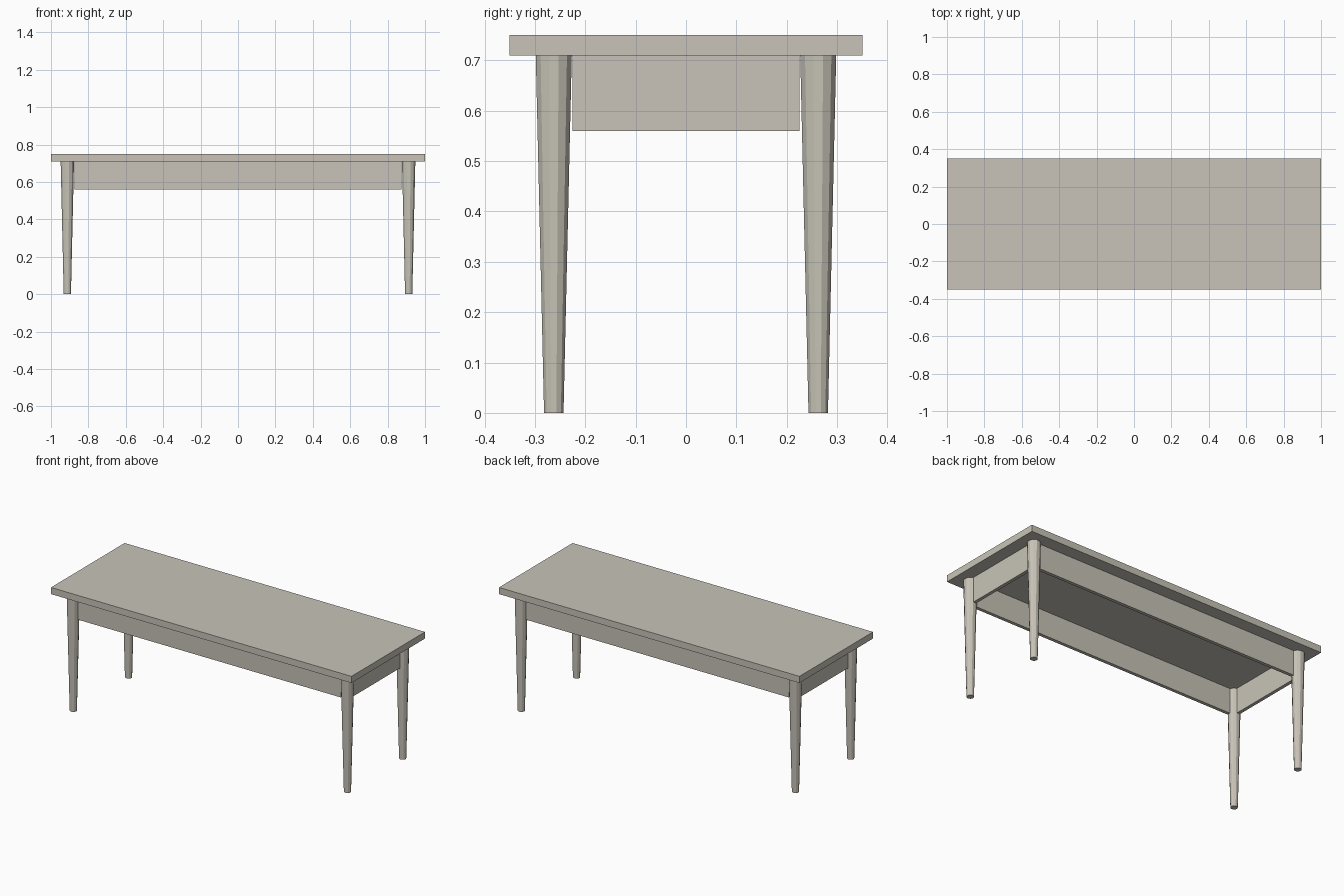
import bpy
import math

if "Cube" in bpy.data.objects:
    bpy.data.objects.remove(bpy.data.objects["Cube"])

paint = bpy.data.materials.new("warm_grey")
paint.diffuse_color = (0.58, 0.55, 0.48, 1)
paint.use_nodes = True
paint.node_tree.nodes["Principled BSDF"].inputs["Base Color"].default_value = paint.diffuse_color

LEG_X, LEG_Y = 0.9125, 0.2625   # leg centres
TOP_Z, UNDER_Z, APRON_Z = 0.75, 0.71, 0.56


def finish(name):
    obj = bpy.context.object
    obj.name = name
    obj.data.materials.append(paint)
    return obj


def box(name, x, y, z0, z1, sx, sy):
    bpy.ops.mesh.primitive_cube_add(size=1, location=(x, y, (z0 + z1) / 2))
    obj = finish(name)
    obj.scale = (sx, sy, z1 - z0)
    bpy.ops.object.transform_apply(location=False, rotation=False, scale=True)


# Table top
box("table_top", 0, 0, UNDER_Z, TOP_Z, 2.0, 0.7)

# Apron boards running between the legs
for side, s in (("front", -1), ("back", 1)):
    box(side + "_apron", 0, s * LEG_Y, APRON_Z, UNDER_Z, 1.75, 0.02)
for side, s in (("left", -1), ("right", 1)):
    box(side + "_apron", s * LEG_X, 0, APRON_Z, UNDER_Z, 0.02, 0.45)

# Tapered faceted legs
for depth, sy in (("front", -1), ("back", 1)):
    for side, sx in (("left", -1), ("right", 1)):
        bpy.ops.mesh.primitive_cone_add(
            vertices=12, radius1=0.02, radius2=0.037, depth=UNDER_Z,
            location=(sx * LEG_X, sy * LEG_Y, UNDER_Z / 2),
            rotation=(0, 0, math.radians(15)))
        finish(f"{depth}_{side}_leg")
